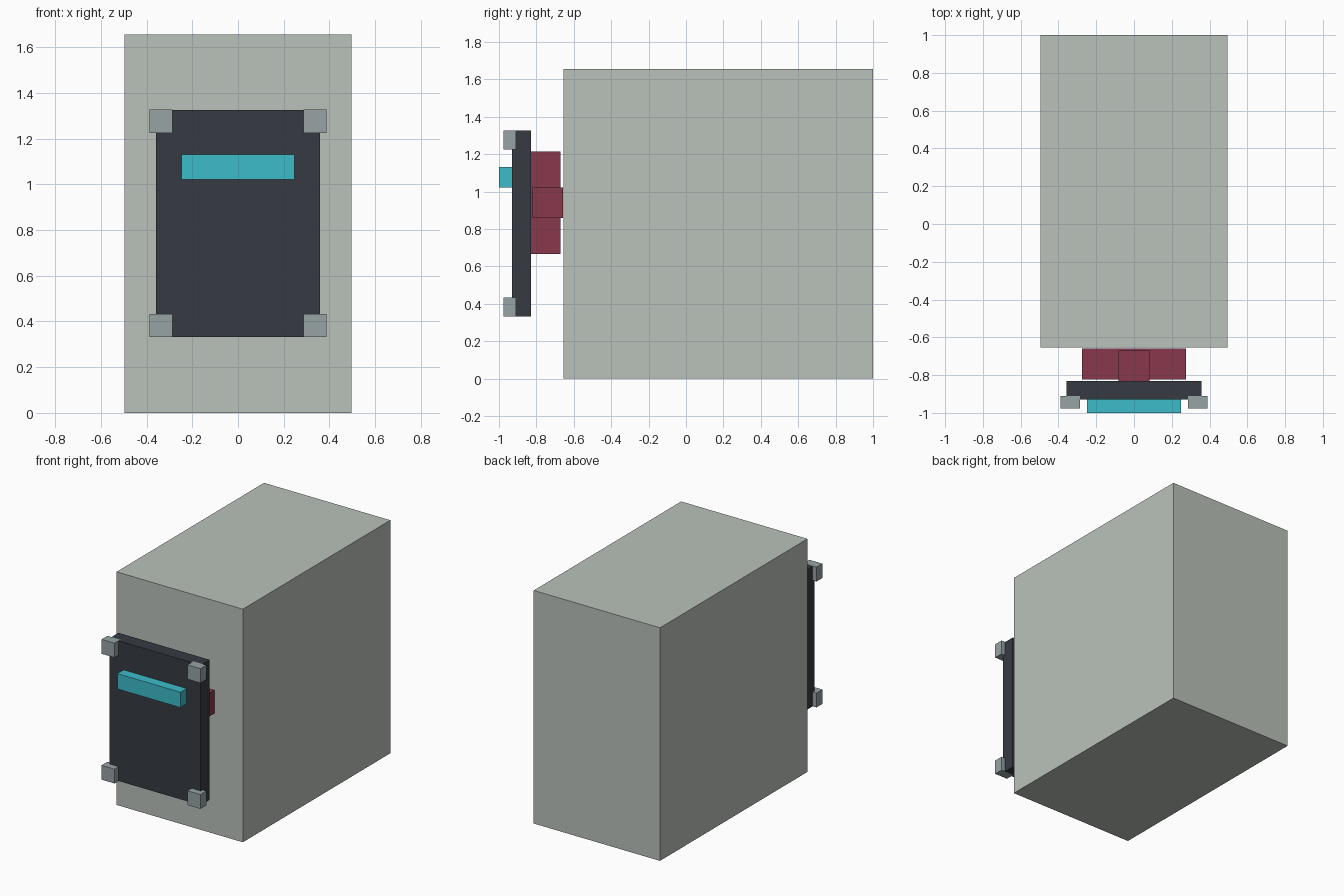
import bpy

if "Cube" in bpy.data.objects:
    bpy.data.objects.remove(bpy.data.objects["Cube"])


def material(name, r, g, b):
    """Flat colour from 8-bit sRGB."""
    lin = [((c / 255 + 0.055) / 1.055) ** 2.4 for c in (r, g, b)]
    m = bpy.data.materials.new(name)
    m.diffuse_color = (*lin, 1)
    m.use_nodes = True
    m.node_tree.nodes["Principled BSDF"].inputs["Base Color"].default_value = m.diffuse_color
    return m


def box(name, x, y, z, mat):
    """Box from (min, max) ranges on each axis."""
    verts = [(a, b, c) for a in x for b in y for c in z]
    faces = [(0, 1, 3, 2), (4, 6, 7, 5), (0, 4, 5, 1),
             (2, 3, 7, 6), (0, 2, 6, 4), (1, 5, 7, 3)]
    mesh = bpy.data.meshes.new(name)
    mesh.from_pydata(verts, [], faces)
    mesh.materials.append(mat)
    obj = bpy.data.objects.new(name, mesh)
    bpy.context.collection.objects.link(obj)
    return obj


stone = material("pale grey", 186, 193, 186)
dark = material("charcoal", 54, 58, 66)
teal = material("teal", 60, 188, 202)
red = material("dark red", 135, 57, 75)
steel = material("steel grey", 151, 163, 165)

# Main block
box("body", (-0.496, 0.496), (-0.654, 1.0), (0, 1.655), stone)

# Cross-shaped mount between block and panel
box("mount_upright", (-0.083, 0.083), (-0.832, -0.67), (0.665, 1.213), red)
box("mount_crossbar", (-0.275, 0.275), (-0.823, -0.658), (0.858, 1.022), red)

# Front panel with raised strip
box("panel", (-0.358, 0.358), (-0.93, -0.83), (0.331, 1.326), dark)
box("strip", (-0.248, 0.248), (-1.0, -0.93), (1.022, 1.131), teal)

# Corner blocks on the panel
for side, x in (("left", (-0.388, -0.286)), ("right", (0.286, 0.388))):
    for level, z in (("lower", (0.331, 0.433)), ("upper", (1.225, 1.327))):
        box(f"corner_{level}_{side}", x, (-0.976, -0.91), z, steel)
